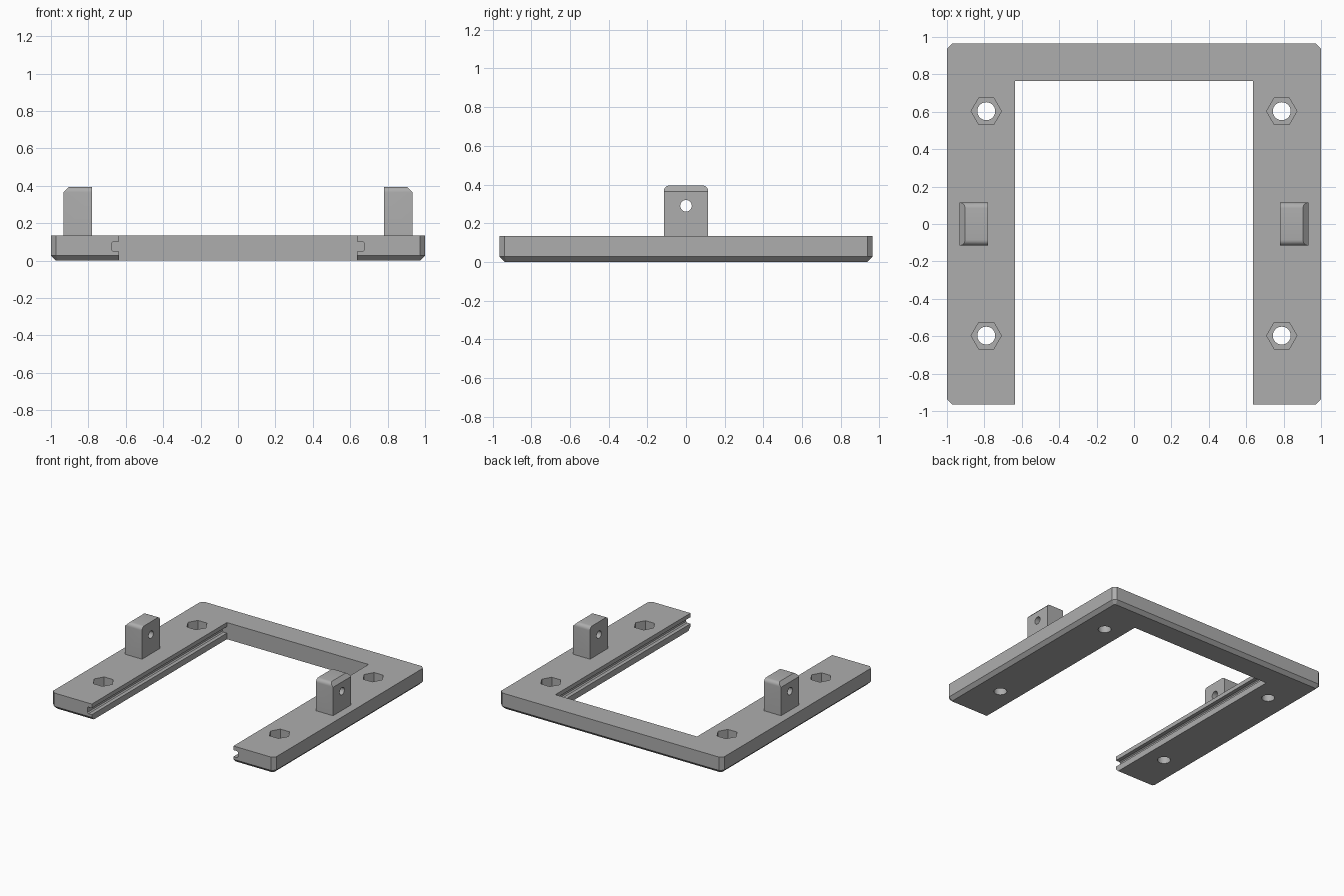
import bpy
import bmesh
from math import cos, sin, pi, radians
from mathutils import Vector

if "Cube" in bpy.data.objects:
    bpy.data.objects.remove(bpy.data.objects["Cube"])

grey = bpy.data.materials.new("grey plastic")
grey.use_nodes = True
colour = (0.42, 0.42, 0.42, 1)
grey.diffuse_color = colour
grey.node_tree.nodes["Principled BSDF"].inputs["Base Color"].default_value = colour


def prism(points, offset):
    """Extrude a flat outline of 3D points along an offset."""
    bm = bmesh.new()
    face = bm.faces.new([bm.verts.new(p) for p in points])
    new = bmesh.ops.extrude_face_region(bm, geom=[face])["geom"]
    bmesh.ops.translate(bm, vec=offset, verts=[v for v in new if isinstance(v, bmesh.types.BMVert)])
    bmesh.ops.recalc_face_normals(bm, faces=bm.faces)
    return bm


def finish(name, bm):
    bmesh.ops.recalc_face_normals(bm, faces=bm.faces)
    mesh = bpy.data.meshes.new(name)
    bm.to_mesh(mesh)
    bm.free()
    mesh.materials.append(grey)
    obj = bpy.data.objects.new(name, mesh)
    bpy.context.collection.objects.link(obj)
    return obj


def activate(obj):
    bpy.ops.object.select_all(action='DESELECT')
    obj.select_set(True)
    bpy.context.view_layer.objects.active = obj


def cut(obj, bm):
    """Subtract a solid from an object."""
    cutter = finish("cutter", bm)
    cutter.hide_render = True
    activate(obj)
    mod = obj.modifiers.new("cut", 'BOOLEAN')
    mod.operation = 'DIFFERENCE'
    mod.solver = 'EXACT'
    mod.object = cutter
    bpy.ops.object.modifier_apply(modifier=mod.name)
    bpy.data.objects.remove(cutter)


def ring(radius, sides):
    return [(radius * cos(2 * pi * i / sides), radius * sin(2 * pi * i / sides)) for i in range(sides)]


W, D, H = 1.0, 0.965, 0.135      # half width, half depth, thickness
IN_X, IN_Y = 0.635, 0.765        # opening
C = 0.027                        # chamfer

# U-shaped plate with clipped corners
half = [(IN_X, IN_Y), (IN_X, -D), (W - C, -D), (W, C - D), (W, D - C), (W - C, D)]
outline = half + [(-x, y) for x, y in reversed(half)]
bm = prism([(x, y, 0) for x, y in outline], (0, 0, H))


def outer_bottom(e):
    a, b = (v.co for v in e.verts)
    m = (a + b) / 2
    inner = abs(m.x) <= IN_X + 0.001 and m.y < D - 0.01
    return max(a.z, b.z) < 0.001 and not inner


bmesh.ops.bevel(bm, geom=[e for e in bm.edges if outer_bottom(e)], offset=C,
                segments=1, affect='EDGES', clamp_overlap=False)
plate = finish("frame_plate", bm)

# Slide grooves along the inner sides of the arms
for s in (1, -1):
    profile = [(0.6, 0.049), (0.665, 0.049), (0.675, 0.056),
               (0.675, 0.095), (0.665, 0.102), (0.6, 0.102)]
    cut(plate, prism([(s * x, -1.1, z) for x, z in profile], (0, 1.1 + IN_Y, 0)))

# Bolt holes with hexagonal nut pockets
for x in (-0.79, 0.79):
    for y in (-0.597, 0.603):
        cut(plate, prism([(x + u, y + v, 0.055) for u, v in ring(0.081, 6)], (0, 0, 0.2)))
        cut(plate, prism([(x + u, y + v, -0.1) for u, v in ring(0.048, 32)], (0, 0, 0.3)))

# Upright lugs with rounded tops, an outer chamfer and a pin hole
TOP, HALF, R = 0.395, 0.115, 0.03
arc = [(HALF - R + R * cos(i * pi / 12), TOP - R + R * sin(i * pi / 12)) for i in range(7)]
side = [(HALF, H - 0.02)] + arc
side += [(-y, z) for y, z in reversed(side)]
lugs = []
for s, name in ((1, "left_lug"), (-1, "right_lug")):
    bm = prism([(s * 0.78, y, z) for y, z in side], (s * 0.153, 0, 0))
    res = bmesh.ops.bisect_plane(bm, geom=bm.verts[:] + bm.edges[:] + bm.faces[:],
                                 plane_co=Vector((s * 0.933, 0, TOP - R)),
                                 plane_no=Vector((s, 0, 1)).normalized(), clear_outer=True)
    bmesh.ops.holes_fill(bm, edges=[e for e in bm.edges if e.is_boundary])
    lug = finish(name, bm)
    cut(lug, prism([(s * 0.7, u, 0.29 + v) for u, v in ring(0.03, 32)], (s * 0.4, 0, 0)))
    lugs.append(lug)

for obj in [plate] + lugs:
    activate(obj)
    bpy.ops.object.shade_smooth_by_angle(angle=radians(25))
